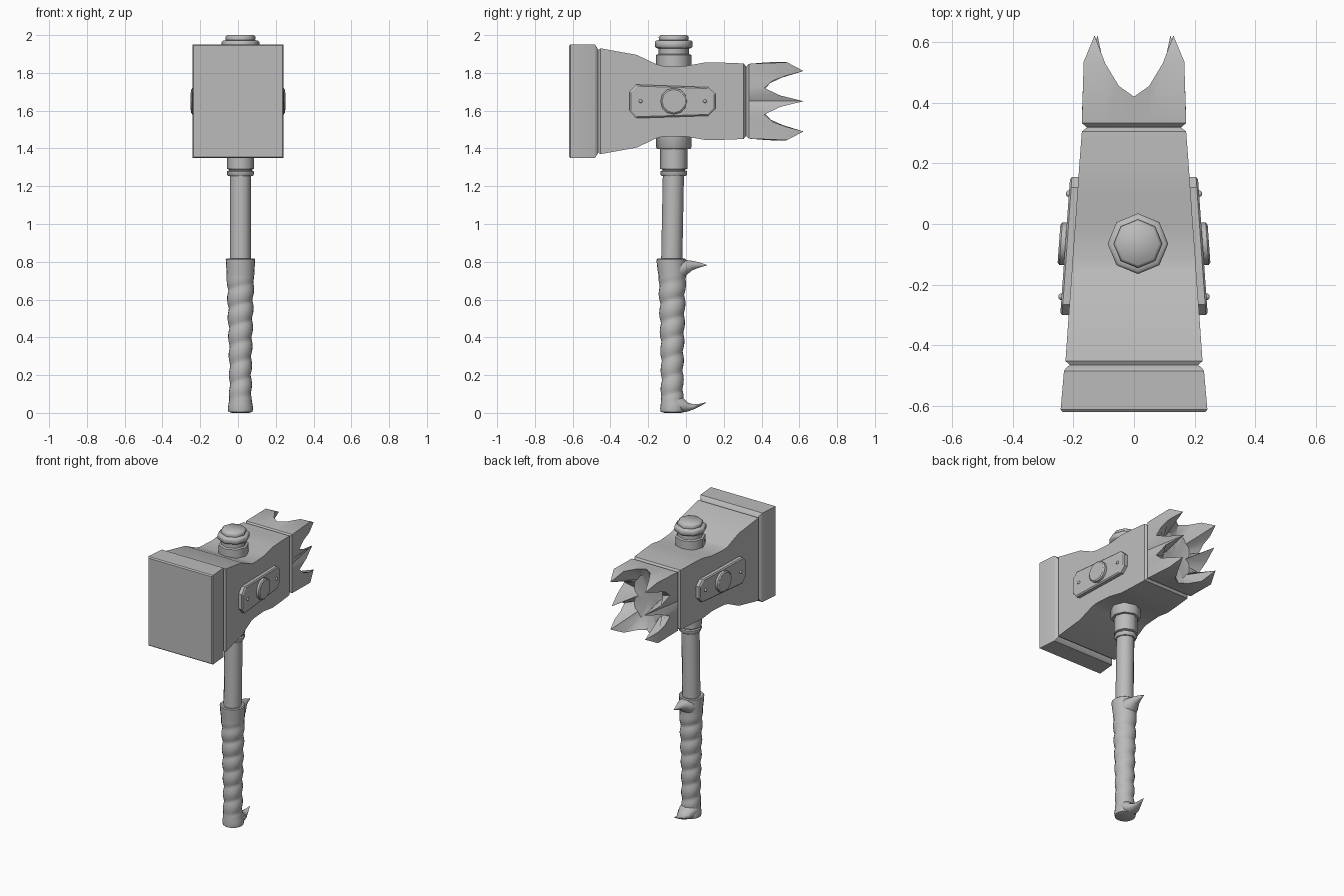
import bpy, bmesh, math
from mathutils import Vector

cube = bpy.data.objects.get("Cube")
if cube:
    bpy.data.objects.remove(cube, do_unlink=True)

metal = bpy.data.materials.new("plain grey")
metal.use_nodes = True
GREY = (0.50, 0.50, 0.50, 1)
metal.diffuse_color = GREY
metal.node_tree.nodes["Principled BSDF"].inputs["Base Color"].default_value = GREY

CX, CY, HZ = 0.013, -0.065, 1.65      # handle axis, head centre height


def finish(name, bm, angle=30):
    bmesh.ops.remove_doubles(bm, verts=bm.verts, dist=1e-5)
    bmesh.ops.recalc_face_normals(bm, faces=bm.faces)
    me = bpy.data.meshes.new(name)
    bm.to_mesh(me)
    bm.free()
    ob = bpy.data.objects.new(name, me)
    bpy.context.collection.objects.link(ob)
    me.materials.append(metal)
    bpy.ops.object.select_all(action='DESELECT')
    ob.select_set(True)
    bpy.context.view_layer.objects.active = ob
    bpy.ops.object.shade_smooth_by_angle(angle=math.radians(angle))
    return ob


def loft(name, rings, angle=30):
    """Skin a list of equal point rings and cap both ends."""
    bm = bmesh.new()
    loops = [[bm.verts.new(p) for p in ring] for ring in rings]
    n = len(loops[0])
    for a, b in zip(loops, loops[1:]):
        for i in range(n):
            j = (i + 1) % n
            bm.faces.new((a[i], a[j], b[j], b[i]))
    bm.faces.new(loops[0])
    bm.faces.new(loops[-1])
    return finish(name, bm, angle)


def circle(r, z, n=8, y=CY):
    return [(CX + r * math.cos(2 * math.pi * i / n),
             y + r * math.sin(2 * math.pi * i / n), z) for i in range(n)]


def lathe(name, profile, n=8):
    return loft(name, [circle(r, z, n) for r, z in profile], 50)


def box_rings(sections):
    return [[(sx * hx, y, HZ + sz * hz) for sx, sz in ((-1, -1), (1, -1), (1, 1), (-1, 1))]
            for y, hx, hz in sections]


# Hammer head: striking block, groove, waisted body, rear groove
loft("hammer_head", box_rings([
    (-0.62, .235, .294), (-0.612, .242, .301), (-0.485, .231, .301), (-0.477, .226, .294),
    (-0.465, .212, .272), (-0.452, .226, .280), (-0.26, .2125, .245), (-0.155, .205, .195),
    (-0.12, .203, .187), (0.0, .194, .187), (0.10, .187, .205), (0.20, .180, .204),
    (0.305, .172, .200), (0.318, .155, .184), (0.325, .155, .184)]))

# Toothed crown: a hollow rear end with four corner teeth and two side teeth
quarter = [(0, .205, .42), (.05, .207, .455), (.095, .207, .53), (.130, .160, .622),
           (.163, .135, .53), (.168, .110, .46), (.170, .070, .415), (.162, .030, .50)]
right_tip = (.120, 0, .622)
upper = quarter + [right_tip]
half = upper + [(x, -z, y) for x, z, y in reversed(quarter)]
rim = half + [(-x, z, y) for x, z, y in reversed(half[1:-1])]

bm = bmesh.new()
BX, BZ, BY = .172, .198, .333
root, outer, edge, inner = [], [], [], []
for x, z, y in rim:
    sx, sz = math.copysign(1, x), math.copysign(1, z)
    tip_corner = y > .6 and abs(z) > .1
    if tip_corner:                                   # corner column below the tip
        base, top = (sx * BX, sz * BZ), (sx * .166, sz * .206, .535)
    elif abs(z) > .2:                                # top and bottom walls
        base, top = (x, sz * BZ), (x, z, y)
    else:                                            # side walls
        base, top = (sx * BX, z), (x, z, y)
    edge.append(bm.verts.new((x, y, HZ + z)))
    outer.append(bm.verts.new((top[0], top[2], HZ + top[1])) if tip_corner else edge[-1])
    root.append(bm.verts.new((base[0], BY, HZ + base[1])))
    inner.append(bm.verts.new((x * .62, .40, HZ + z * .68)))
floor = bm.verts.new((0, .385, HZ))
neck = [bm.verts.new((v.co.x * .9, .318, HZ + (v.co.z - HZ) * .92)) for v in root]
n = len(rim)
for i in range(n):
    j = (i + 1) % n
    bm.faces.new((neck[i], neck[j], root[j], root[i]))
    bm.faces.new((root[i], root[j], outer[j], outer[i]))
    bm.faces.new((edge[i], edge[j], inner[j], inner[i]))
    bm.faces.new((inner[i], inner[j], floor))
    if outer[i] is not edge[i]:
        bm.faces.new((outer[i], outer[j], edge[i]))
    if outer[j] is not edge[j]:
        bm.faces.new((outer[i], outer[j], edge[j]))
bm.faces.new(neck)
finish("toothed_crown", bm)


# Side plates, bosses and rivets follow the tapered cheeks of the head
def cheek(y):
    return .172 + (.305 - y) * .0715


def side_ring(side, pts, lift):
    return [(side * (cheek(y) + lift), y, z) for y, z in pts]


def disc(y, r, count=12):
    return [(y + r * math.cos(2 * math.pi * i / count),
             HZ + r * math.sin(2 * math.pi * i / count)) for i in range(count)]


plate = [(-.30, 1.60), (-.265, 1.56), (.12, 1.573), (.155, 1.61),
         (.155, 1.69), (.12, 1.724), (-.265, 1.738), (-.30, 1.70)]


def shrink(pts, k):
    c = Vector((-.0725, HZ))
    size = Vector((.2275, .088))
    return [(c.x + (y - c.x) * (1 - k / size.x), c.y + (z - c.y) * (1 - k / size.y))
            for y, z in pts]


for side, label in ((1, "left"), (-1, "right")):
    loft(label + "_side_plate", [side_ring(side, plate, -.02), side_ring(side, plate, .022),
                                 side_ring(side, shrink(plate, .008), .028)], 20)
    loft(label + "_boss", [side_ring(side, disc(CY, .070), 0),
                           side_ring(side, disc(CY, .070), .043),
                           side_ring(side, disc(CY, .062), .049)], 35)
    for y, where in ((-.24, "front"), (.10, "rear")):
        loft(f"{label}_{where}_rivet", [side_ring(side, disc(y, .010, 8), .02),
                                        side_ring(side, disc(y, .010, 8), .033),
                                        side_ring(side, disc(y, .005, 8), .038)], 50)

# Handle fittings: turned cap above the head, collar below it, and the shaft
lathe("top_cap", [(.093, 1.80), (.093, 1.895), (.080, 1.90), (.080, 1.928), (.094, 1.932),
                  (.100, 1.94), (.100, 1.963), (.092, 1.971), (.078, 1.973),
                  (.080, 1.99), (.070, 2.0)])
lathe("lower_collar", [(.093, 1.50), (.093, 1.405), (.088, 1.398), (.072, 1.398),
                       (.072, 1.292), (.060, 1.288), (.060, 1.283), (.071, 1.279),
                       (.071, 1.262), (.064, 1.253), (.05, 1.253)])
loft("shaft", [circle(.056, z, 12, y) for z, y in ((.78, -.076), (1.30, -.066))], 50)

# Spirally wrapped grip, flared at the top and rounded into a pommel
rings = [circle(r, z, 20, -.07) for r, z in ((.045, 0), (.064, .006), (.067, .025), (.063, .05))]
STEPS = 64
for s in range(STEPS + 1):
    z = .065 + (.73 - .065) * s / STEPS
    base = .060 + .013 * max(0, (z - .25) / .48)
    fade = min(1, (.73 - z) / .08, (z - .065) / .04)
    ring = []
    for i in range(20):
        t = 2 * math.pi * i / 20
        wave = abs(math.sin(math.pi * (z / .1 - t / (2 * math.pi))))
        r = base * (1 + fade * (.13 * wave - .11))
        ring.append((CX + r * math.cos(t), -.073 + r * math.sin(t), z))
    rings.append(ring)
rings += [circle(r, z, 20, -.078) for r, z in ((.076, .78), (.078, .812), (.072, .817), (.05, .812))]
loft("wrapped_grip", rings, 50)


# Curved guard spikes pointing to the rear
def spike(name, sections):
    loft(name, [[(CX + hx * math.cos(2 * math.pi * i / 10), y,
                  (lo + hi) / 2 + (hi - lo) / 2 * math.sin(2 * math.pi * i / 10))
                 for i in range(10)] for y, lo, hi, hx in sections], 60)


spike("upper_spike", [(-.07, .68, .814, .068), (-.02, .705, .814, .060), (.005, .73, .811, .046),
                      (.035, .755, .806, .030), (.07, .768, .798, .016), (.11, .781, .784, .002)])
spike("pommel_spike", [(-.07, 0, .11, .062), (-.02, .001, .085, .058), (.01, .006, .056, .045),
                       (.04, .018, .046, .029), (.075, .035, .049, .014), (.106, .053, .056, .002)])
